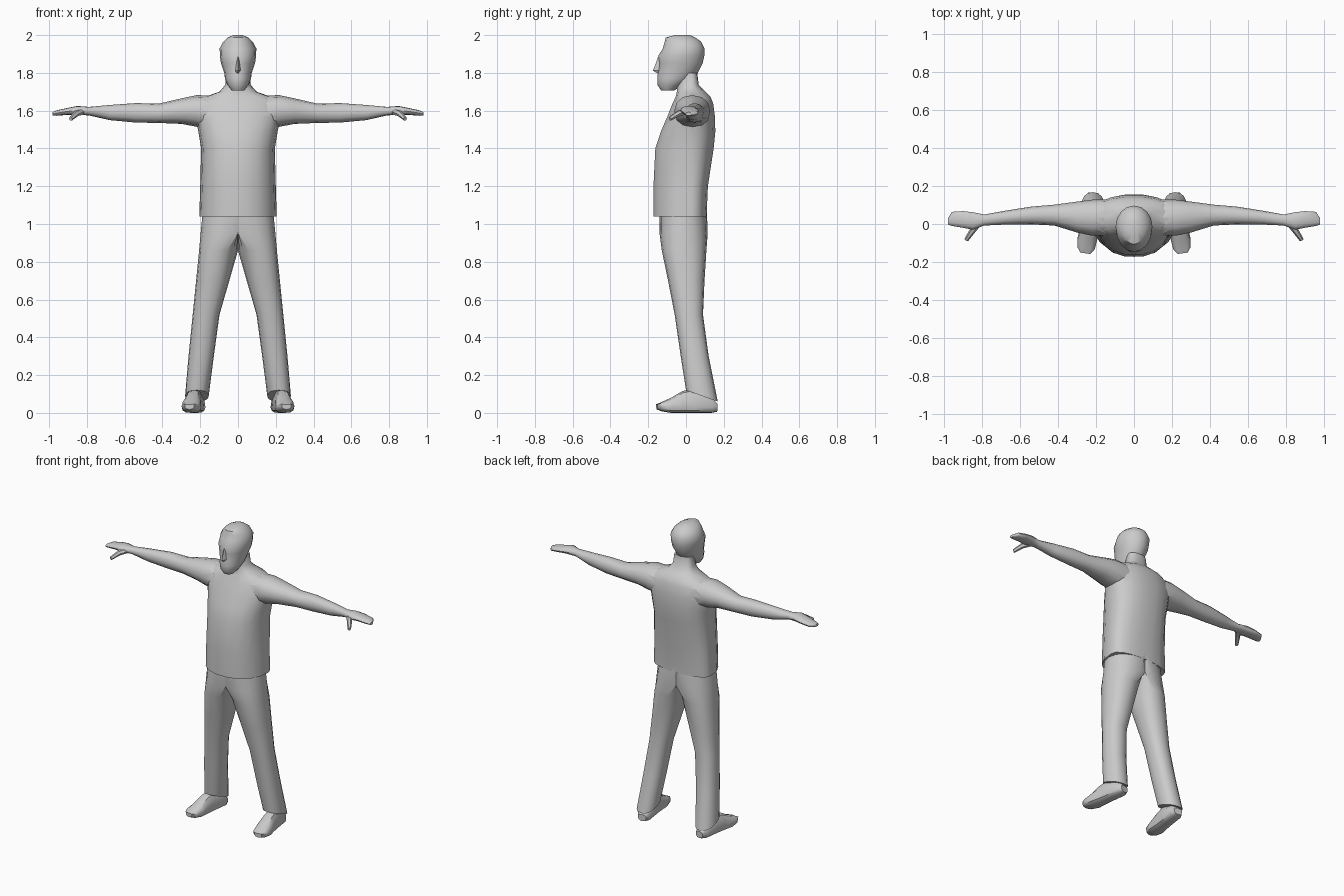
import bpy, bmesh, math
from mathutils import Vector, Matrix

if "Cube" in bpy.data.objects:
    bpy.data.objects.remove(bpy.data.objects["Cube"])

grey = bpy.data.materials.new("plain grey")
grey.diffuse_color = (0.6, 0.6, 0.6, 1)
grey.use_nodes = True
grey.node_tree.nodes["Principled BSDF"].inputs["Base Color"].default_value = grey.diffuse_color


def oval(a0, a1, b0, b1, n=14, power=2.3, mid=None):
    """Rounded outline spanning a0..a1 by b0..b1; mid is the widest b."""
    ca, ra = (a0 + a1) / 2, (a1 - a0) / 2
    mid = (b0 + b1) / 2 if mid is None else mid
    pts = []
    for i in range(n):
        t = 2 * math.pi * i / n
        c, s = math.cos(t), math.sin(t)
        a = math.copysign(abs(c) ** (2 / power), c)
        b = math.copysign(abs(s) ** (2 / power), s)
        pts.append((ca + ra * a, mid + b * ((b1 - mid) if b > 0 else (mid - b0))))
    return pts


def loft(name, rings, mirror=False, matrix=None, open_middle=False, angle=40):
    """Skin a list of rings and cap both ends."""
    bm = bmesh.new()
    loops = [[bm.verts.new(p) for p in r] for r in rings]
    n = len(loops[0])
    for lo, hi in zip(loops, loops[1:]):
        for i in range(n):
            j = (i + 1) % n
            bm.faces.new((lo[i], lo[j], hi[j], hi[i]))
    bm.faces.new(loops[0][::-1])
    bm.faces.new(loops[-1])
    if matrix:
        bm.transform(matrix)
    if open_middle:
        inner = [f for f in bm.faces if all(abs(v.co.x) < 1e-5 for v in f.verts)]
        bmesh.ops.delete(bm, geom=inner, context='FACES')
    bmesh.ops.remove_doubles(bm, verts=bm.verts, dist=1e-5)
    bmesh.ops.recalc_face_normals(bm, faces=bm.faces)
    me = bpy.data.meshes.new(name)
    bm.to_mesh(me)
    bm.free()
    me.materials.append(grey)
    ob = bpy.data.objects.new(name, me)
    bpy.context.collection.objects.link(ob)
    select(ob)
    if mirror:
        ob.modifiers.new("mirror", 'MIRROR')
        bpy.ops.object.modifier_apply(modifier="mirror")
    bpy.ops.object.shade_smooth_by_angle(angle=math.radians(angle))
    return ob


def select(ob):
    bpy.ops.object.select_all(action='DESELECT')
    ob.select_set(True)
    bpy.context.view_layer.objects.active = ob


def flat(z, pts):
    return [Vector((x, y, z)) for x, y in pts]


# Shirt body and neck: height, half width, front, back
body = [(1.04, .205, -.175, .11), (1.2, .2, -.175, .117), (1.4, .195, -.165, .148),
        (1.49, .21, -.135, .157), (1.57, .225, -.1, .155), (1.64, .22, -.072, .145),
        (1.675, .17, -.055, .13), (1.70, .1, -.05, .105), (1.735, .068, -.048, .068),
        (1.80, .06, -.045, .06)]
shirt = loft("shirt", [flat(z, oval(-w, w, f, b, 18, 2.3, .03)) for z, w, f, b in body])

# Arm and hand: distance out, bottom, top, front, back
arm = [(.10, 1.5, 1.68, -.06, .13), (.22, 1.515, 1.682, -.062, .128),
       (.3, 1.53, 1.665, -.045, .118), (.42, 1.535, 1.637, -.008, .102),
       (.54, 1.537, 1.64, -.002, .092), (.68, 1.55, 1.63, -.003, .07),
       (.79, 1.575, 1.62, -.008, .05), (.85, 1.578, 1.625, -.03, .062),
       (.9, 1.578, 1.615, -.02, .068), (.96, 1.573, 1.602, -.01, .064),
       (.982, 1.574, 1.592, -.003, .03)]
arms = loft("arms", [[Vector((x, y, z)) for y, z in oval(f, b, lo, hi, 12, 2.2)]
                     for x, lo, hi, f, b in arm], mirror=True)

# Join the sleeves to the shirt in one skin
select(shirt)
join = shirt.modifiers.new("join", 'BOOLEAN')
join.operation, join.object, join.solver = 'UNION', arms, 'EXACT'
bpy.ops.object.modifier_apply(modifier="join")
bpy.data.objects.remove(arms)
bpy.ops.object.shade_smooth_by_angle(angle=math.radians(50))

# Thumbs: centre and radius along the length
thumb = [((.825, .0, 1.595), .018), ((.855, -.04, 1.585), .016), ((.885, -.085, 1.557), .011)]
along = Vector((.5, -.8, -.25)).to_track_quat('Z', 'Y')
loft("thumbs", [[Vector(c) + along @ Vector((x, y, 0)) for x, y in oval(-r, r, -r, r, 6, 2)]
                for c, r in thumb], mirror=True)

# Head: height, half width, front, back
skull = [(1.708, .035, -.132, -.06), (1.735, .055, -.15, -.02), (1.77, .069, -.152, .035),
         (1.8, .073, -.149, .062), (1.85, .09, -.142, .088), (1.89, .096, -.147, .097),
         (1.93, .097, -.122, .097), (1.965, .078, -.113, .08), (1.987, .055, -.107, .05),
         (2.0, .025, -.06, .02)]
loft("head", [flat(z, oval(-w, w, f, b, 16, 2.0, min(.015, (f + b) / 2)))
              for z, w, f, b in skull])

# Nose: narrow wedge from the brow to the tip
nose = [(1.798, .014, -.152), (1.812, .018, -.176), (1.85, .011, -.16), (1.885, .008, -.148)]
loft("nose", [[Vector((-w, -.135, z)), Vector((0, y, z)), Vector((w, -.135, z))]
              for z, w, y in nose], angle=30)

# Trousers: height, inner, outer, front, back, cuff slope
leg = [(.09, .155, .28, .0, .168, -.36), (.3, .128, .262, -.028, .12, 0),
       (.52, .098, .24, -.06, .09, 0), (.7, .046, .222, -.095, .098, 0),
       (.86, 0, .206, -.128, .108, 0), (.95, -.12, .198, -.14, .115, 0),
       (1.08, -.185, .185, -.14, .11, 0)]
loft("trousers", [[Vector((max(x, 0), y, z + k * (y - (f + b) / 2)))
                   for x, y in oval(i, o, f, b, 16, 2.3)]
                  for z, i, o, f, b, k in leg], mirror=True, open_middle=True)

# Shoes: position along the foot, half width, sole, top
shoe = [(.165, .028, .006, .05), (.135, .044, 0, .085), (.04, .044, 0, .128),
        (-.02, .046, 0, .115), (-.08, .052, 0, .08), (-.13, .046, .008, .058),
        (-.156, .026, .018, .045)]
turn = Matrix.Translation((.235, 0, 0)) @ Matrix.Rotation(math.radians(8), 4, 'Z')
loft("shoes", [[Vector((x, y, z)) for x, z in oval(-w, w, lo, hi, 12, 2.6, lo + .03)]
               for y, w, lo, hi in shoe], mirror=True, matrix=turn)
